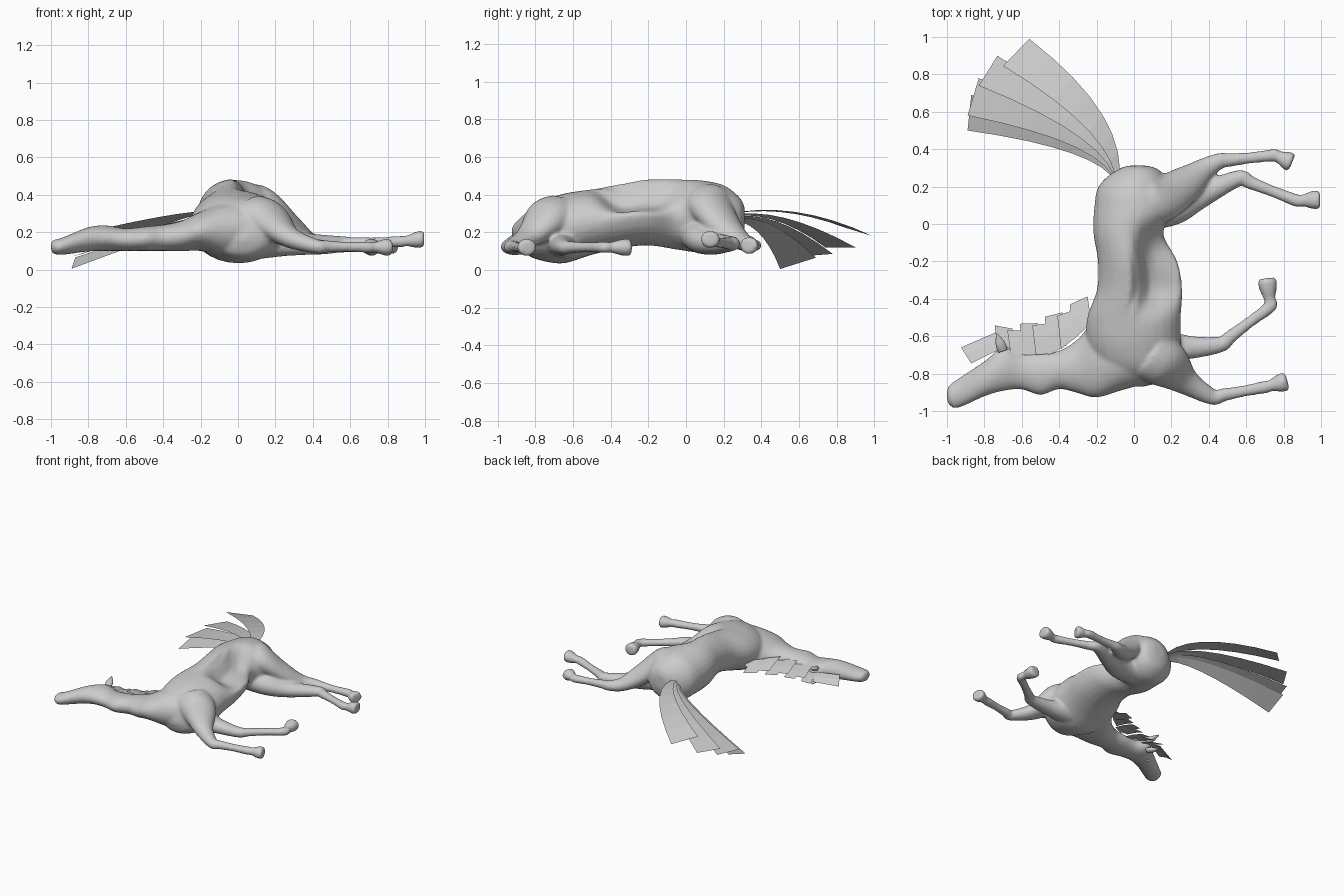
import bpy, bmesh, math
from mathutils import Vector

if "Cube" in bpy.data.objects:
    bpy.data.objects.remove(bpy.data.objects["Cube"])

N = 28  # sides of every body cross-section


def catmull(rows, steps=5):
    """Smoothly resample a list of equal-length tuples."""
    out = []
    for i in range(len(rows) - 1):
        p = [rows[max(0, min(len(rows) - 1, i + k))] for k in (-1, 0, 1, 2)]
        for s in range(steps):
            t = s / steps
            out.append([0.5 * (2 * b + (c - a) * t + (2 * a - 5 * b + 4 * c - d) * t * t
                               + (3 * b - a - 3 * c + d) * t ** 3) for a, b, c, d in zip(*p)])
    out.append(list(rows[-1]))
    return out


def loft(bm, rows, axis=None, shape=None):
    """Closed tube through (x, y, z, half width, half height) rows."""
    pts = catmull(rows)
    rings = []
    for i, (x, y, z, a, b) in enumerate(pts):
        p, q = pts[max(0, i - 1)], pts[min(len(pts) - 1, i + 1)]
        t = Vector(axis) if axis else Vector((q[0] - p[0], q[1] - p[1], 0)).normalized()
        side = Vector((-t.y, t.x, 0))
        ring = []
        for k in range(N):
            ang = 2 * math.pi * k / N
            co = Vector((x, y, z)) + side * a * math.cos(ang) + Vector((0, 0, b * math.sin(ang)))
            ring.append(bm.verts.new(shape(co, z) if shape else co))
        rings.append(ring)
    for r, s in zip(rings, rings[1:]):
        for k in range(N):
            bm.faces.new((r[k], r[(k + 1) % N], s[(k + 1) % N], s[k]))
    bm.faces.new(rings[0])
    bm.faces.new(rings[-1])


def leg(bm, upper, knee, fetlock, toe):
    """Muscle rows (x, y, z, radius), then a cannon bone and a flared hoof."""
    k, f, t = Vector(knee), Vector(fetlock), Vector(toe)
    rows = [(x, y, z, r, r * .85) for x, y, z, r in upper]
    for a, b, u, r in ((k, f, 0, .043), (k, f, .2, .036), (k, f, .6, .03), (k, f, 1, .034),
                       (f, t, .25, .031), (f, t, .65, .048), (f, t, .93, .05), (f, t, 1, .036)):
        rows.append((*a.lerp(b, u), r, r * .9))
    loft(bm, rows)


def finish(bm, name, smooth=True):
    me = bpy.data.meshes.new(name)
    if smooth:
        bmesh.ops.recalc_face_normals(bm, faces=bm.faces)
    bm.to_mesh(me)
    bm.free()
    ob = bpy.data.objects.new(name, me)
    bpy.context.collection.objects.link(ob)
    for p in me.polygons:
        p.use_smooth = smooth
    return ob


def flank_hollow(co, zc):
    # sunken belly below the ribs, on the upper side only
    if co.z > zc - .03:
        f = math.exp(-((co.x - .15) / .125) ** 4 - ((co.y + .25) / .2) ** 4)
        co.z -= .75 * f * (co.z - zc + .03)
    return co


bm = bmesh.new()
# torso, rump to chest
loft(bm, [(.02, .312, .28, .05, .05), (.02, .285, .265, .12, .12), (0, .2, .27, .19, .18),
          (0, .08, .283, .213, .193), (-.03, -.05, .295, .187, .187), (.02, -.2, .31, .213, .18),
          (.03, -.35, .29, .228, .175), (0, -.5, .255, .25, .175), (0, -.65, .22, .25, .185),
          (.02, -.77, .205, .21, .155), (.02, -.84, .18, .13, .1), (.02, -.87, .17, .03, .02)],
     (0, -1, 0), flank_hollow)
# neck and head
loft(bm, [(.16, -.73, .22, .1, .11), (-.05, -.7, .21, .185, .15), (-.2, -.72, .205, .208, .105),
          (-.3, -.76, .18, .145, .082), (-.4, -.78, .17, .103, .07), (-.5, -.8, .165, .115, .065),
          (-.6, -.787, .16, .098, .06), (-.7, -.775, .168, .118, .068), (-.8, -.828, .162, .094, .065),
          (-.94, -.905, .125, .079, .046), (-.985, -.915, .122, .056, .038),
          (-1, -.915, .122, .03, .02)], (-1, 0, 0))
# hind legs, then forelegs
leg(bm, [(0, .12, .33, .14), (.14, .13, .34, .125), (.27, .21, .23, .1), (.38, .295, .155, .06)],
    (.46, .337, .14), (.75, .367, .13), (.845, .328, .13))
leg(bm, [(0, .08, .2, .12), (.2, .09, .17, .1), (.35, .15, .14, .07)],
    (.56, .245, .14), (.87, .125, .15), (.995, .13, .165))
leg(bm, [(.1, -.7, .27, .15), (.19, -.765, .255, .125), (.29, -.85, .17, .07)],
    (.42, -.925, .125), (.7, -.872, .12), (.82, -.84, .12))
leg(bm, [(.1, -.64, .14, .1), (.28, -.66, .13, .065)],
    (.46, -.645, .12), (.73, -.44, .12), (.71, -.29, .12))
body = finish(bm, "horse_body")
# fuse the tubes into one skin
rm = body.modifiers.new("fuse", 'REMESH')
rm.mode, rm.voxel_size, rm.use_smooth_shade = 'VOXEL', .011, True
sm = body.modifiers.new("relax", 'SMOOTH')
sm.factor, sm.iterations = .5, 6

# one ear and one eye per side of the head
for name, s in (("upper", 1), ("lower", -1)):
    bm = bmesh.new()
    base, tip = Vector((-.7, -.68, .167 + .038 * s)), Vector((-.735, -.585, .175 + .06 * s))
    loft(bm, [(*base.lerp(tip, t), r, r * .7)
              for t, r in ((0, .025), (.35, .027), (.7, .016), (1, .002))])
    finish(bm, name + "_ear")
    bm = bmesh.new()
    bmesh.ops.create_uvsphere(bm, u_segments=16, v_segments=10, radius=.014)
    bmesh.ops.translate(bm, verts=bm.verts, vec=(-.77, -.765, .16 + .047 * s))
    finish(bm, name + "_eye")


def strip(name, edges, steps):
    """Hair card between two curved edges (start, control, end)."""
    bm = bmesh.new()
    rows = []
    for i in range(steps + 1):
        t = i / steps
        rows.append([bm.verts.new(Vector(p).lerp(c, t).lerp(Vector(c).lerp(q, t), t))
                     for p, c, q in edges])
    for r, s in zip(rows, rows[1:]):
        bm.faces.new((r[0], r[1], s[1], s[0]))
    finish(bm, name, False)


# tail cards fanning out from the dock: the two tip corners of each
tail = [((-.56, .99, .18), (-.7, .845, .225)), ((-.73, .9, .12), (-.83, .74, .12)),
        ((-.83, .78, .085), (-.89, .58, .07)), ((-.87, .69, .065), (-.89, .5, .005))]
for i, (qa, qb) in enumerate(tail):
    u = i / 3
    root = Vector((-.075 - .024 * u, .29, .31 - .036 * u))
    ca = Vector((-.08, .62, .355)).lerp((-.21, .46, .29), u ** .6)
    cb = Vector((-.16, .52, .345)).lerp((-.26, .41, .24), u)
    strip(f"tail_hair_{i + 1}", ((root, ca, qa), (root + Vector((-.025, -.03, -.01)), cb, qb)), 7)


def mane_edge(x, shift, lift):
    """One card edge, from the neck crest out to the hair tips."""
    root = Vector((x, -.7 + .2 * max(0, (x + .45) / .25) ** 1.3, .175 + lift))
    tip = Vector((x - .02, -.565 + .16 * ((x + .7) / .45) ** 2 + shift, .13 + lift))
    return root, (root + tip) / 2 + Vector((0, 0, .01)), tip


for i in range(7):
    x, lift = -.63 + .067 * i, .004 * i + .015 * (i % 2)
    jag = .012 * (-1) ** i
    strip(f"mane_hair_{i + 1}", (mane_edge(x, jag - .01, lift),
                                 mane_edge(x - .095, jag + .01, lift + .01)), 2)
# last mane card, turned out over the withers
strip("withers_hair", (((-.2, -.5, .21), (-.21, -.47, .2), (-.22, -.45, .18)),
                       ((-.3, -.58, .2), (-.32, -.54, .19), (-.345, -.46, .17))), 2)
# forelock between the ears
strip("forelock", (((-.72, -.67, .18), (-.73, -.62, .17), (-.74, -.58, .14)),
                   ((-.87, -.745, .17), (-.9, -.7, .16), (-.925, -.66, .12))), 2)
